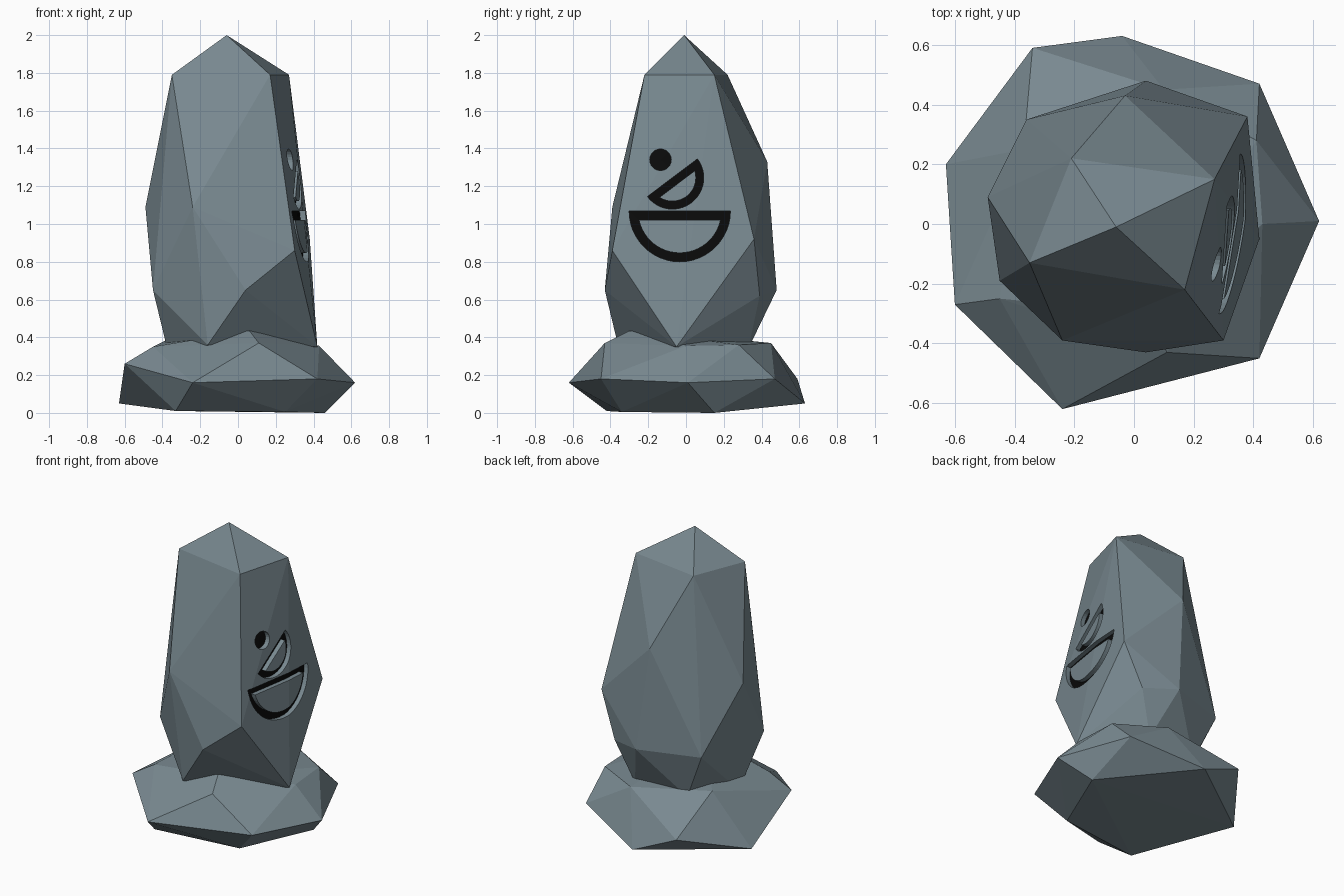
import bpy, bmesh, math
from mathutils import Vector
from mathutils.bvhtree import BVHTree

if "Cube" in bpy.data.objects:
    bpy.data.objects.remove(bpy.data.objects["Cube"])


def material(name, rgb):
    m = bpy.data.materials.new(name)
    m.diffuse_color = (*rgb, 1)
    m.use_nodes = True
    m.node_tree.nodes["Principled BSDF"].inputs["Base Color"].default_value = m.diffuse_color
    return m


STONE = material("blue grey stone", (0.19, 0.25, 0.28))
BLACK = material("carving black", (0.003, 0.003, 0.003))


def make_object(name, bm):
    bmesh.ops.recalc_face_normals(bm, faces=bm.faces[:])
    me = bpy.data.meshes.new(name)
    bm.to_mesh(me)
    bm.free()
    me.materials.append(STONE)
    me.materials.append(BLACK)
    ob = bpy.data.objects.new(name, me)
    bpy.context.collection.objects.link(ob)
    return ob


def rock(name, points):
    """Chiselled rock: convex hull around its corner points."""
    bm = bmesh.new()
    for p in points:
        bm.verts.new(p)
    res = bmesh.ops.convex_hull(bm, input=bm.verts[:])
    inner = [v for v in bm.verts if not v.link_faces]
    bmesh.ops.delete(bm, geom=inner, context='VERTS')
    return make_object(name, bm)


# Low base rock
rock("base_rock", [
    (-.63, .20, .05), (-.34, .59, .18), (-.04, .63, .05), (.42, .47, .18),
    (.62, .01, .16), (.42, -.45, .18), (-.24, -.62, .16), (-.60, -.27, .26),
    (.46, .15, 0), (.25, -.34, .005), (-.33, -.42, .01),
    (.11, -.43, .37), (.06, -.30, .435), (-.45, -.25, .35), (-.37, .25, .39),
    (.10, .45, .37), (.41, .28, .36), (.43, 0, .355)])

# Tall standing stone: apex, shoulder, middle, lower and hidden foot corners
pillar = rock("standing_stone", [
    (-.06, -.01, 2), (.17, -.22, 1.79), (.27, .15, 1.79), (-.21, .22, 1.79),
    (-.35, -.13, 1.79), (-.03, .43, 1.33), (-.24, -.39, 1.09), (-.49, .09, 1.09),
    (.38, .36, .92), (.30, -.39, .86), (.04, -.43, .65), (-.45, -.19, .65),
    (-.36, .35, .65), (.04, .48, .65), (.26, .39, .62),
    (.42, -.05, .35), (-.16, -.36, .36), (-.36, -.05, .28), (-.22, .30, .33),
    (.15, .33, .34)])

# Carved symbol cutters, following the surface at a constant depth
tmp = bmesh.new()
tmp.from_mesh(pillar.data)
TREE = BVHTree.FromBMesh(tmp)
DEPTH = 0.03


def surface_x(y, z):
    return TREE.ray_cast(Vector((2, y, z)), Vector((-1, 0, 0)))[0].x


def column(bm, y, z):
    x = surface_x(y, z)
    return bm.verts.new((x - DEPTH, y, z)), bm.verts.new((x + .05, y, z))


def half_ring(bm, cy, cz, r, tilt, w, n=24, m=8):
    """Half-disc outline: curved side below, straight side above."""
    def loop(rad, off):
        a = math.asin(off / rad)
        pts = [(rad * math.cos(t), rad * math.sin(t)) for t in
               (math.pi + a + (math.pi - 2 * a) * i / n for i in range(n + 1))]
        (x0, y0), (x1, y1) = pts[-1], pts[0]
        pts += [(x0 + (x1 - x0) * i / m, y0) for i in range(1, m)]
        c, s = math.cos(tilt), math.sin(tilt)
        return [column(bm, cy + c * u - s * v, cz + s * u + c * v) for u, v in pts]
    out, inn = loop(r, 0), loop(r - w, w)
    for i in range(len(out)):
        j = (i + 1) % len(out)
        (a, A), (b, B), (c, C), (d, D) = out[i], out[j], inn[j], inn[i]
        bm.faces.new((a, b, c, d)).material_index = 1      # black floor
        bm.faces.new((A, B, C, D))
        bm.faces.new((a, b, B, A))
        bm.faces.new((d, c, C, D))


def dot(bm, cy, cz, r, n=24):
    mid, Mid = column(bm, cy, cz)
    ring = [column(bm, cy + r * math.cos(2 * math.pi * i / n),
                   cz + r * math.sin(2 * math.pi * i / n)) for i in range(n)]
    for i in range(n):
        (a, A), (b, B) = ring[i], ring[(i + 1) % n]
        bm.faces.new((a, b, mid)).material_index = 1
        bm.faces.new((A, B, Mid))
        bm.faces.new((a, b, B, A))


cutters = []
for name, shape, args in (
        ("large_bowl_cutter", half_ring, (-.033, 1.068, .268, 0, .047)),
        ("small_bowl_cutter", half_ring, (-.072, 1.245, .166, math.radians(37), .042)),
        ("dot_cutter", dot, (-.135, 1.34, .057))):
    bm = bmesh.new()
    shape(bm, *args)
    cutters.append(make_object(name, bm))
tmp.free()

# Cut the symbol into the stone
for c in cutters:
    c.hide_render = True
    c.hide_set(True)
    mod = pillar.modifiers.new(c.name, 'BOOLEAN')
    mod.operation = 'DIFFERENCE'
    mod.solver = 'EXACT'
    mod.object = c
